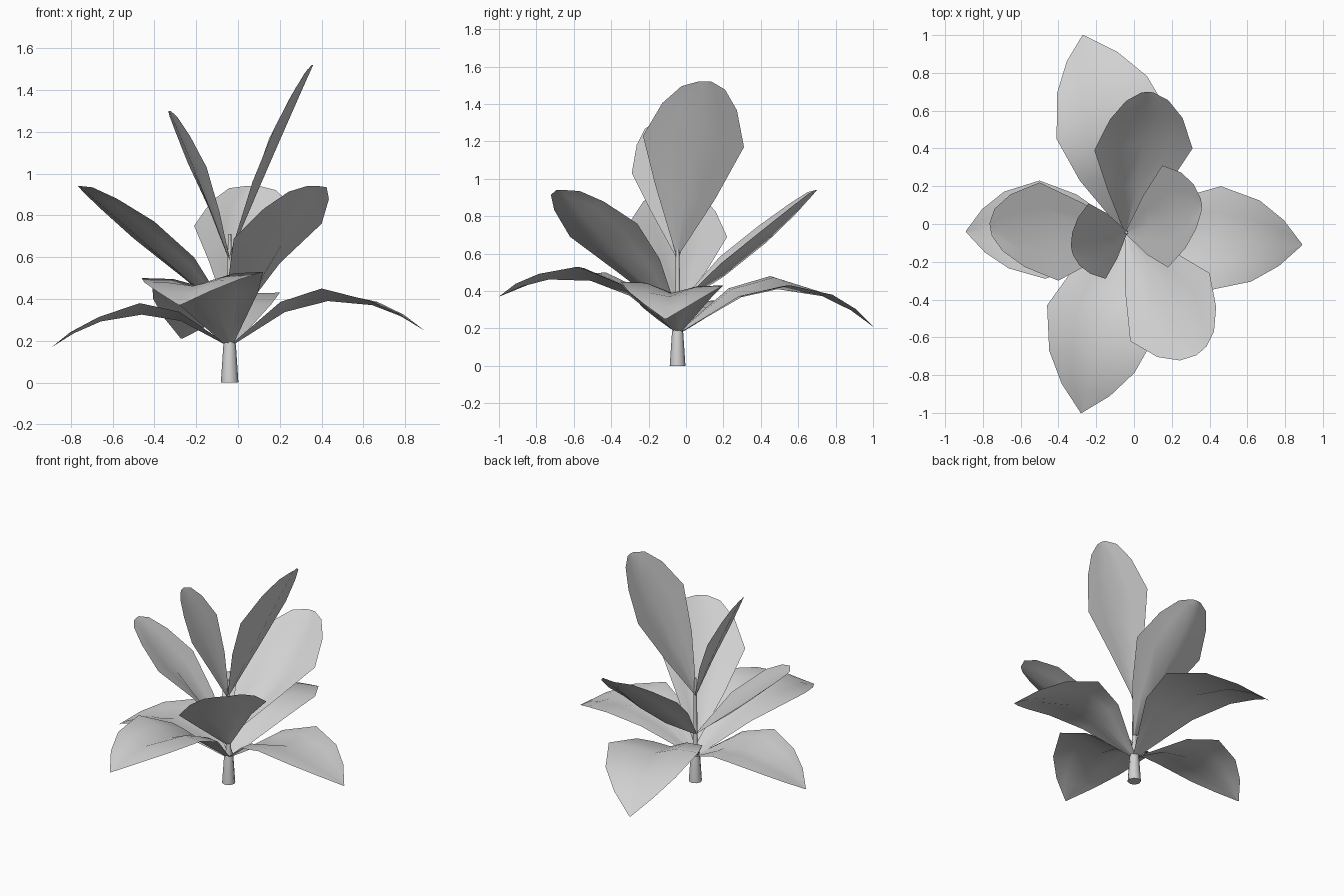
import bpy
from math import cos, sin, tau, radians
from mathutils import Vector

cube = bpy.data.objects.get("Cube")
if cube:
    bpy.data.objects.remove(cube, do_unlink=True)

grey = bpy.data.materials.new("pale_grey")
grey.use_nodes = True
COLOUR = (0.64, 0.64, 0.64, 1)
grey.diffuse_color = COLOUR
grey.node_tree.nodes["Principled BSDF"].inputs["Base Color"].default_value = COLOUR

STEM_X, STEM_Y = -0.04, -0.045
# rows: position along the rib, relative width, relative lift of the sides
# mid: where the leaf is widest; shoulder: lift halfway out from the rib
POINTED = dict(mid=.5, shoulder=.9, rows=[
    (0, .05, .1), (.28, .73, .8), (.5, 1, 1), (.73, .78, .4), (.88, .44, .2), (1, .01, 0)])
ROUNDED = dict(mid=.6, shoulder=.65, rows=[
    (0, .04, .04), (.3, .59, 1.15), (.6, 1, 1), (.82, .74, .65), (.95, .43, .3), (1, .13, 0)])


def make_object(name, verts, faces):
    mesh = bpy.data.meshes.new(name)
    mesh.from_pydata(verts, [], faces)
    mesh.materials.append(grey)
    mesh.shade_smooth()
    obj = bpy.data.objects.new(name, mesh)
    bpy.context.collection.objects.link(obj)
    return obj


def leaf(name, shape, base_z, rib_mid, tip, left, right):
    """Cupped leaf sheet: curved rib with sides reaching the two widest corners."""
    base, mid, tip = Vector((STEM_X, STEM_Y, base_z)), Vector(rib_mid), Vector(tip)
    s, shoulder = shape["mid"], shape["shoulder"]
    to_left, to_right = Vector(left) - mid, Vector(right) - mid
    columns = [(to_left, 1, 1), (to_left, .5, shoulder), (to_left, 0, 0),
               (to_right, .5, shoulder), (to_right, 1, 1)]
    verts, faces = [], []
    for t, width, lift in shape["rows"]:
        rib = (base * ((t - s) * (t - 1) / s) + mid * (t * (1 - t) / (s * (1 - s)))
               + tip * (t * (t - s) / (1 - s)))
        for side, out, up in columns:
            verts.append(rib + Vector((side.x * out * width, side.y * out * width,
                                       side.z * up * lift)))
    for r in range(len(shape["rows"]) - 1):
        for c in range(4):
            a = r * 5 + c
            faces.append((a, a + 1, a + 6, a + 5))
    make_object(name, verts, faces)


# Low drooping leaves
leaf("back_low_leaf", POINTED, .17, (-.10, .49, .41), (-.27, 1.0, .21), (-.41, .45, .48), (.2, .56, .43))
leaf("front_low_leaf", POINTED, .17, (-.16, -.51, .455), (-.28, -1.0, .37), (.12, -.58, .53), (-.46, -.43, .50))
leaf("left_low_leaf", POINTED, .17, (.43, -.075, .39), (.89, -.11, .25), (.46, .2, .43), (.4, -.35, .45))
leaf("right_low_leaf", POINTED, .17, (-.46, -.035, .325), (-.89, -.04, .17), (-.47, -.29, .38), (-.5, .23, .35))

# Middle upright leaves
leaf("right_middle_leaf", ROUNDED, .32, (-.46, -.04, .68), (-.76, -.03, .94), (-.4, -.3, .77), (-.5, .22, .69))
leaf("front_middle_leaf", ROUNDED, .26, (.21, -.43, .66), (.36, -.67, .94), (.4, -.26, .76), (-.02, -.62, .69))
leaf("back_middle_leaf", ROUNDED, .32, (.05, .43, .66), (.07, .70, .94), (-.21, .39, .75), (.31, .4, .72))

# Tall top leaves
leaf("left_top_leaf", ROUNDED, .6, (.205, .04, 1.17), (.36, .1, 1.52), (.15, .31, 1.17), (.18, -.23, 1.23))
leaf("right_top_leaf", ROUNDED, .58, (-.21, -.09, 1.02), (-.33, -.14, 1.3), (-.15, -.29, 1.03), (-.24, .11, 1.05))

# Thick stalk narrowing into a thin stem
SIDES = 8
profile = [(.042, 0), (.03, .18), (.015, .24), (.012, .5), (.008, .71)]
verts = [(STEM_X + radius * cos(i * tau / SIDES), STEM_Y + radius * sin(i * tau / SIDES), z)
         for radius, z in profile for i in range(SIDES)]
faces = [tuple(reversed(range(SIDES))), tuple(range(len(verts) - SIDES, len(verts)))]
for r in range(len(profile) - 1):
    for i in range(SIDES):
        a, b = r * SIDES + i, r * SIDES + (i + 1) % SIDES
        faces.append((a, b, b + SIDES, a + SIDES))
stem = make_object("stem", verts, faces)
bpy.context.view_layer.objects.active = stem
stem.select_set(True)
bpy.ops.object.shade_smooth_by_angle(angle=radians(60))
